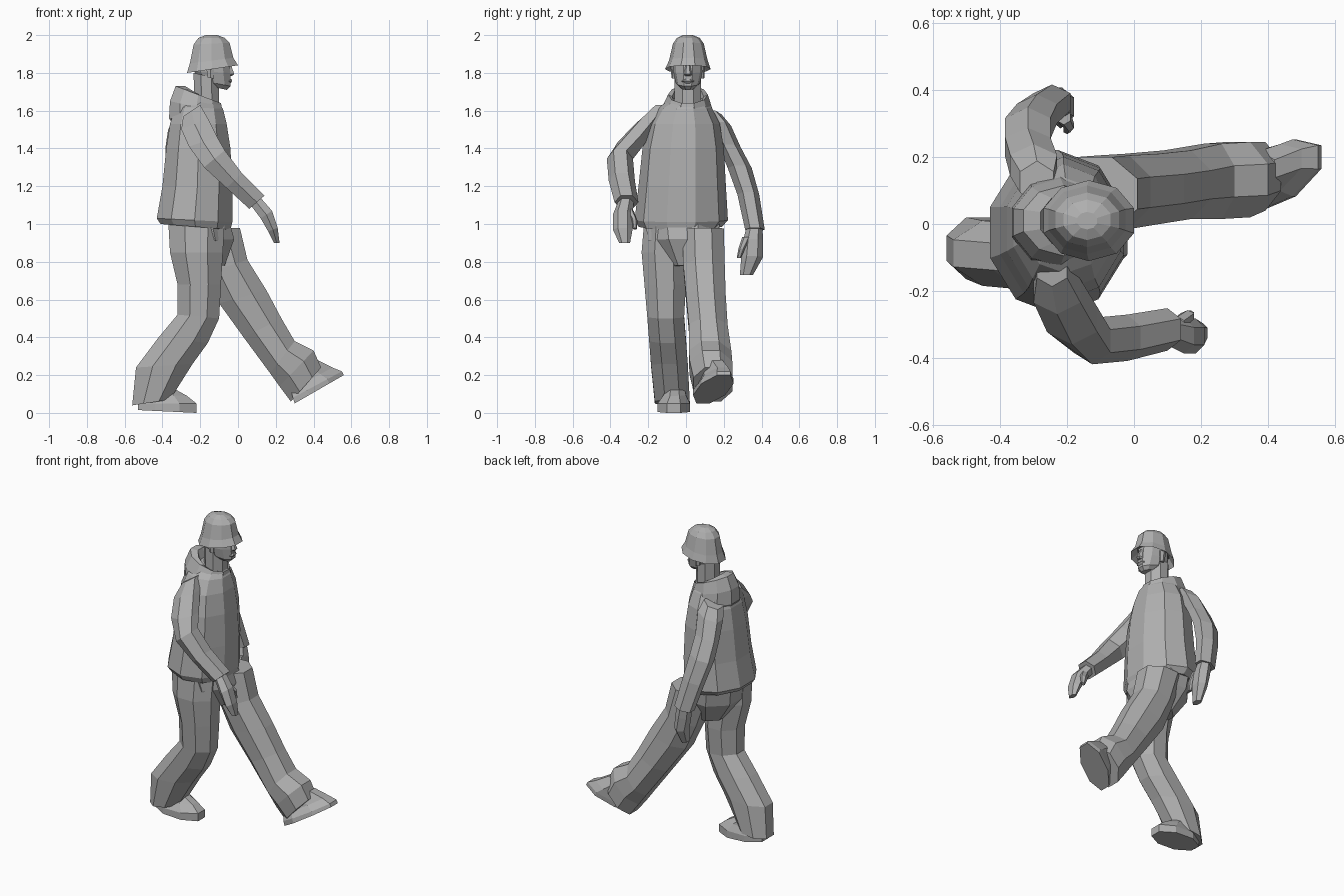
import bpy
import bmesh
from math import cos, sin, pi
from mathutils import Vector

cube = bpy.data.objects.get("Cube")
if cube:
    bpy.data.objects.remove(cube, do_unlink=True)

# One plain clay colour for the whole figure
CLAY = (0.43, 0.43, 0.43, 1)
clay = bpy.data.materials.new("plain_grey")
clay.use_nodes = True
clay.diffuse_color = CLAY
clay.node_tree.nodes["Principled BSDF"].inputs["Base Color"].default_value = CLAY


def ring(back, front, right, left, skew=0):
    """Cross-section: back and front are (x, z) points, right and left are y limits."""
    return back, front, right, left, skew


def loft(name, rings, sides=8):
    """Skin a closed tube through the cross-sections."""
    bm = bmesh.new()
    loops = []
    reach = 1 / cos(pi / sides)
    for back, front, right, left, skew in rings:
        rear = Vector((back[0], right, back[1]))
        fore = Vector((front[0], left, front[1]))
        middle, half = (rear + fore) / 2, (fore - rear) / 2
        loop = []
        for i in range(sides):
            angle = (i + 0.5) * 2 * pi / sides
            u, v = reach * cos(angle), reach * sin(angle)
            offset = Vector((half.x * u, half.y * v + skew * u, half.z * u))
            loop.append(bm.verts.new(middle + offset))
        loops.append(loop)
    for low, high in zip(loops, loops[1:]):
        for i in range(sides):
            j = (i + 1) % sides
            bm.faces.new((low[i], low[j], high[j], high[i]))
    bm.faces.new(loops[0])
    bm.faces.new(loops[-1])
    bmesh.ops.recalc_face_normals(bm, faces=bm.faces)
    mesh = bpy.data.meshes.new(name)
    bm.to_mesh(mesh)
    bm.free()
    mesh.materials.append(clay)
    obj = bpy.data.objects.new(name, mesh)
    bpy.context.collection.objects.link(obj)
    return obj


# Jacket body with a gathered hem
loft("jacket", [
    ring(back=(-.37, 1.0), front=(-.07, .97), right=-.22, left=.17),
    ring(back=(-.41, 1.0), front=(-.04, .97), right=-.24, left=.18),
    ring(back=(-.43, 1.03), front=(-.03, 1.01), right=-.26, left=.21),
    ring(back=(-.4, 1.2), front=(-.03, 1.2), right=-.24, left=.2),
    ring(back=(-.38, 1.4), front=(-.04, 1.4), right=-.22, left=.19),
    ring(back=(-.36, 1.53), front=(-.06, 1.53), right=-.19, left=.17),
    ring(back=(-.33, 1.62), front=(-.08, 1.61), right=-.14, left=.13),
    ring(back=(-.28, 1.68), front=(-.1, 1.64), right=-.08, left=.09),
], sides=10)

# Lowered hood around the neck
loft("hood", [
    ring(back=(-.32, 1.49), front=(-.08, 1.53), right=-.11, left=.12),
    ring(back=(-.365, 1.56), front=(-.07, 1.56), right=-.13, left=.14),
    ring(back=(-.36, 1.65), front=(-.08, 1.59), right=-.12, left=.13),
    ring(back=(-.33, 1.73), front=(-.09, 1.64), right=-.09, left=.11),
    ring(back=(-.28, 1.73), front=(-.1, 1.62), right=-.07, left=.09),
    ring(back=(-.25, 1.65), front=(-.12, 1.58), right=-.06, left=.08),
], sides=10)

# Neck and head
loft("neck", [
    ring(back=(-.23, 1.55), front=(-.1, 1.55), right=-.06, left=.08),
    ring(back=(-.235, 1.8), front=(-.1, 1.77), right=-.06, left=.08),
])
loft("head", [
    ring(back=(-.15, 1.73), front=(-.06, 1.71), right=-.025, left=.045),
    ring(back=(-.2, 1.76), front=(-.04, 1.73), right=-.05, left=.07),
    ring(back=(-.235, 1.81), front=(-.04, 1.8), right=-.065, left=.085),
    ring(back=(-.235, 1.88), front=(-.05, 1.88), right=-.065, left=.085),
], sides=10)
loft("nose", [
    ring(back=(-.06, 1.78), front=(-.03, 1.785), right=-.005, left=.025),
    ring(back=(-.06, 1.79), front=(-.02, 1.795), right=-.01, left=.03),
    ring(back=(-.06, 1.85), front=(-.04, 1.85), right=0, left=.02),
], sides=6)
loft("lips", [
    ring(back=(-.06, 1.745), front=(-.04, 1.745), right=-.01, left=.03),
    ring(back=(-.06, 1.757), front=(-.03, 1.757), right=-.02, left=.04),
    ring(back=(-.06, 1.768), front=(-.035, 1.768), right=-.005, left=.025),
], sides=6)
for side, y in (("right", -.065), ("left", .085)):
    loft(side + "_ear", [
        ring(back=(-.16, 1.775), front=(-.13, 1.77), right=y - .01, left=y + .01),
        ring(back=(-.17, 1.84), front=(-.125, 1.84), right=y - .015, left=y + .015),
    ], sides=6)

# Bucket hat with a sloping brim
loft("hat", [
    ring(back=(-.24, 1.85), front=(-.04, 1.87), right=-.07, left=.095),
    ring(back=(-.27, 1.8), front=(0, 1.84), right=-.105, left=.125),
    ring(back=(-.255, 1.85), front=(-.025, 1.88), right=-.085, left=.11),
    ring(back=(-.235, 1.95), front=(-.045, 1.96), right=-.065, left=.09),
    ring(back=(-.21, 1.985), front=(-.07, 1.985), right=-.045, left=.07),
    ring(back=(-.17, 2.0), front=(-.11, 2.0), right=-.015, left=.035),
], sides=10)

# Right arm swinging forward
loft("right_sleeve", [
    ring(back=(-.29, 1.57), front=(-.2, 1.63), right=-.18, left=-.09),
    ring(back=(-.3, 1.5), front=(-.16, 1.56), right=-.26, left=-.14),
    ring(back=(-.26, 1.41), front=(-.11, 1.46), right=-.35, left=-.22),
    ring(back=(-.18, 1.3), front=(-.07, 1.39), right=-.41, left=-.29),
    ring(back=(-.06, 1.19), front=(.02, 1.27), right=-.4, left=-.28),
    ring(back=(.06, 1.08), front=(.14, 1.15), right=-.37, left=-.26),
], sides=6)
loft("right_hand", [
    ring(back=(.06, 1.11), front=(.11, 1.15), right=-.35, left=-.28),
    ring(back=(.12, 1.03), front=(.18, 1.07), right=-.38, left=-.29),
    ring(back=(.16, .96), front=(.21, .98), right=-.38, left=-.29),
    ring(back=(.19, .9), front=(.22, .9), right=-.35, left=-.3),
], sides=6)
loft("right_thumb", [
    ring(back=(.11, 1.06), front=(.15, 1.08), right=-.32, left=-.28),
    ring(back=(.14, 1.01), front=(.18, 1.03), right=-.29, left=-.26),
    ring(back=(.16, .97), front=(.18, .98), right=-.28, left=-.26),
], sides=6)

# Left arm hanging back
loft("left_sleeve", [
    ring(back=(-.34, 1.56), front=(-.24, 1.6), right=.07, left=.18),
    ring(back=(-.37, 1.5), front=(-.23, 1.54), right=.12, left=.23),
    ring(back=(-.385, 1.4), front=(-.25, 1.42), right=.18, left=.28),
    ring(back=(-.385, 1.28), front=(-.25, 1.31), right=.23, left=.34),
    ring(back=(-.35, 1.14), front=(-.23, 1.17), right=.28, left=.38),
    ring(back=(-.3, .96), front=(-.19, .98), right=.32, left=.41),
], sides=6)
loft("left_hand", [
    ring(back=(-.28, 1.0), front=(-.21, 1.0), right=.33, left=.4),
    ring(back=(-.27, .91), front=(-.19, .92), right=.31, left=.4),
    ring(back=(-.25, .82), front=(-.18, .83), right=.3, left=.4),
    ring(back=(-.24, .73), front=(-.2, .73), right=.29, left=.35),
], sides=6)
loft("left_thumb", [
    ring(back=(-.23, .93), front=(-.19, .93), right=.3, left=.34),
    ring(back=(-.21, .87), front=(-.18, .87), right=.28, left=.31),
    ring(back=(-.21, .82), front=(-.19, .82), right=.27, left=.29),
], sides=6)

# Baggy trousers
loft("trouser_seat", [
    ring(back=(-.37, 1.03), front=(-.05, 1.03), right=-.22, left=.18),
    ring(back=(-.36, .9), front=(-.02, .92), right=-.2, left=.17),
    ring(back=(-.27, .77), front=(-.07, .78), right=-.1, left=.1),
])
loft("right_trouser_leg", [
    ring(back=(-.37, 1.03), front=(-.07, 1.03), right=-.22, left=0),
    ring(back=(-.36, .85), front=(-.08, .85), right=-.235, left=0),
    ring(back=(-.32, .68), front=(-.09, .68), right=-.22, left=0),
    ring(back=(-.32, .52), front=(-.1, .5), right=-.205, left=-.01),
    ring(back=(-.42, .4), front=(-.16, .37), right=-.195, left=0),
    ring(back=(-.54, .24), front=(-.24, .26), right=-.185, left=.01),
    ring(back=(-.56, .04), front=(-.36, .07), right=-.165, left=.02),
])
loft("left_trouser_leg", [
    ring(back=(-.25, .97), front=(.01, .98), right=-.02, left=.2),
    ring(back=(-.17, .74), front=(.05, .81), right=-.015, left=.205),
    ring(back=(-.1, .58), front=(.15, .65), right=0, left=.21),
    ring(back=(.03, .4), front=(.23, .5), right=.015, left=.22),
    ring(back=(.17, .21), front=(.3, .38), right=.015, left=.24),
    ring(back=(.22, .14), front=(.4, .33), right=.02, left=.245),
    ring(back=(.28, .06), front=(.44, .24), right=.04, left=.245),
])

# Shoes
loft("right_shoe", [
    ring(back=(-.53, .015), front=(-.22, 0), right=-.15, left=.02),
    ring(back=(-.53, .05), front=(-.22, .05), right=-.15, left=.02),
    ring(back=(-.51, .1), front=(-.27, .09), right=-.12, left=0),
    ring(back=(-.5, .16), front=(-.36, .14), right=-.11, left=-.01),
])
loft("left_shoe", [
    ring(back=(.3, .05), front=(.56, .2), right=.06, left=.23, skew=.055),
    ring(back=(.29, .08), front=(.55, .22), right=.06, left=.23, skew=.055),
    ring(back=(.28, .12), front=(.5, .24), right=.08, left=.22, skew=.045),
    ring(back=(.27, .16), front=(.42, .28), right=.08, left=.21, skew=.02),
])
